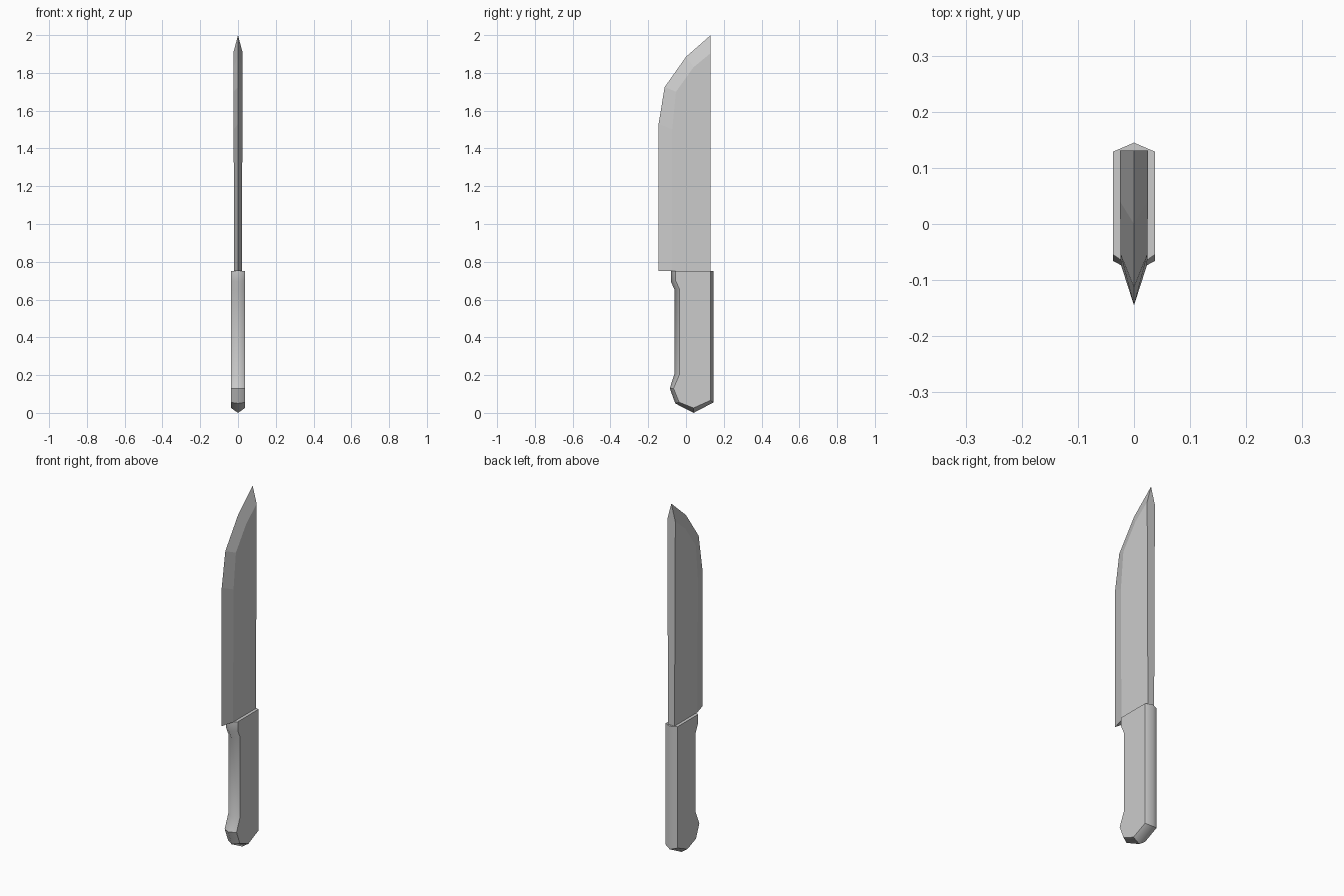
import bpy, bmesh

if "Cube" in bpy.data.objects:
    bpy.data.objects.remove(bpy.data.objects["Cube"])


def ridged_slab(name, ridge, side, width, smooth=False):
    """Slab with flat cheeks at +-width(z), chamfered to a central ridge; outlines are (y, z)."""
    bm = bmesh.new()
    mid = [bm.verts.new((0, y, z)) for y, z in ridge]
    cheeks = []
    for s in (1, -1):
        ring = [bm.verts.new((s * width(z), y, z)) for y, z in side]
        cheeks.append(ring)
        bm.faces.new(ring)
        for i in range(len(ring) - 1):
            f = bm.faces.new((mid[i], mid[i + 1], ring[i + 1], ring[i]))
            f.smooth = smooth
    # six-sided cap where blade and handle meet
    a, b = cheeks
    bm.faces.new((mid[0], a[0], a[-1], mid[-1], b[-1], b[0]))
    bmesh.ops.recalc_face_normals(bm, faces=bm.faces)
    # keep strong bends along the outline crisp, but let the ridge shade smoothly
    for e in bm.edges:
        on_ridge = all(abs(v.co.x) < 1e-6 for v in e.verts)
        if not on_ridge and e.calc_face_angle(0) > 0.6:
            e.smooth = False
    me = bpy.data.meshes.new(name)
    bm.to_mesh(me)
    bm.free()
    ob = bpy.data.objects.new(name, me)
    bpy.context.collection.objects.link(ob)
    return ob


# Blade: cutting edge and tip on the centre plane, flat spine at the back
ridged_slab(
    "blade",
    [(-0.145, 0.75), (-0.145, 1.53), (-0.113, 1.725), (0, 1.885), (0.131, 2.0), (0.131, 0.75)],
    [(-0.073, 0.75), (-0.073, 1.50), (-0.053, 1.70), (0.04, 1.83), (0.131, 1.905), (0.131, 0.75)],
    lambda z: 0.02 + 0.005 * (z - 0.75) / 1.15)

# Handle: finger guard at the top, flared pommel at the bottom
ridged_slab(
    "handle",
    [(-0.08, 0.75), (-0.08, 0.695), (-0.06, 0.65), (-0.06, 0.21), (-0.086, 0.13),
     (-0.057, 0.05), (0.04, 0.0), (0.145, 0.055), (0.145, 0.75)],
    [(-0.055, 0.75), (-0.055, 0.70), (-0.034, 0.655), (-0.034, 0.205), (-0.066, 0.13),
     (-0.036, 0.056), (0.04, 0.026), (0.129, 0.066), (0.129, 0.75)],
    lambda z: 0.037, smooth=True)
